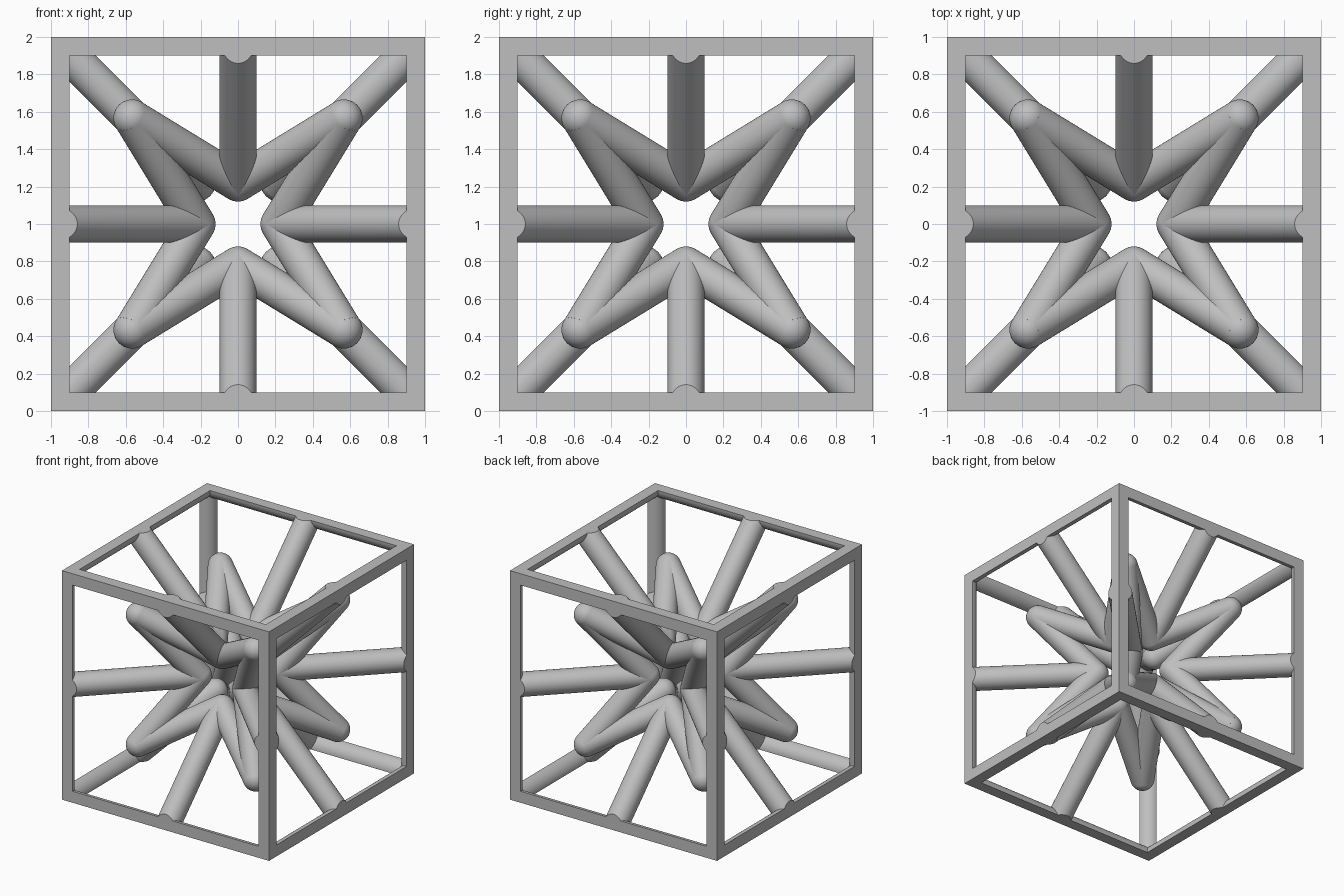
import bpy
import bmesh
import math
from itertools import product
from mathutils import Matrix, Vector

cube = bpy.data.objects.get("Cube")
if cube:
    bpy.data.objects.remove(cube, do_unlink=True)

RADIUS = 0.1    # radius of every bar
TIP = 0.566     # outward star points
NODE = 0.22     # inward star joints
SIDES = 40
CENTRE = Vector((0, 0, 1))

grey = bpy.data.materials.new("light_grey")
grey.use_nodes = True
colour = (0.52, 0.52, 0.52, 1)
grey.diffuse_color = colour
bsdf = next(n for n in grey.node_tree.nodes if n.type == 'BSDF_PRINCIPLED')
bsdf.inputs["Base Color"].default_value = colour


def add_bar(bm, start, end):
    """Round bar between two points."""
    axis = end - start
    turn = axis.to_track_quat('Z', 'Y').to_matrix().to_4x4()
    bmesh.ops.create_cone(bm, cap_ends=True, segments=SIDES, radius1=RADIUS,
                          radius2=RADIUS, depth=axis.length,
                          matrix=Matrix.Translation((start + end) / 2) @ turn)


def trim_to_cell(bm):
    """Cut everything off flush with the six sides of the cell."""
    for i, sign in product(range(3), (-1, 1)):
        normal = Vector((0, 0, 0))
        normal[i] = sign
        bmesh.ops.bisect_plane(bm, geom=bm.verts[:] + bm.edges[:] + bm.faces[:],
                               dist=1e-5, plane_co=normal, plane_no=normal,
                               clear_outer=True)
        rim = [e for e in bm.edges if e.is_boundary]
        if rim:
            bmesh.ops.holes_fill(bm, edges=rim, sides=0)


def finish(bm, name):
    bmesh.ops.recalc_face_normals(bm, faces=bm.faces[:])
    mesh = bpy.data.meshes.new(name)
    bm.to_mesh(mesh)
    bm.free()
    mesh.materials.append(grey)
    for face in mesh.polygons:
        face.use_smooth = True
    mesh.set_sharp_from_angle(angle=math.radians(30))
    obj = bpy.data.objects.new(name, mesh)
    obj.location = CENTRE
    bpy.context.collection.objects.link(obj)


# Directions from the centre to the middle of each of the twelve edges
edges = [Vector(v) for v in product((-1, 0, 1), repeat=3) if v.count(0) == 1]
corners = [Vector(v) for v in product((-1, 1), repeat=3)]

# Outer frame: bars along the edges, trimmed to quarter rounds
bm = bmesh.new()
for mid in edges:
    along = Vector([1.2 if c == 0 else 0 for c in mid])
    add_bar(bm, mid - along, mid + along)
trim_to_cell(bm)
finish(bm, "outer_frame")

# Struts from the edge middles in to the star joints
bm = bmesh.new()
for mid in edges:
    add_bar(bm, mid * NODE, mid * 1.2)
trim_to_cell(bm)
finish(bm, "edge_struts")

# Star struts: each point joins its three neighbouring joints
bm = bmesh.new()
for corner in corners:
    for mid in edges:
        if corner.dot(mid) > 1.5:
            add_bar(bm, corner * TIP, mid * NODE)
finish(bm, "star_struts")

# Rounded ends at the points and joints
bm = bmesh.new()
for place in [c * TIP for c in corners] + [m * NODE for m in edges]:
    bmesh.ops.create_uvsphere(bm, u_segments=SIDES, v_segments=SIDES // 2,
                              radius=RADIUS, matrix=Matrix.Translation(place))
finish(bm, "round_joints")
